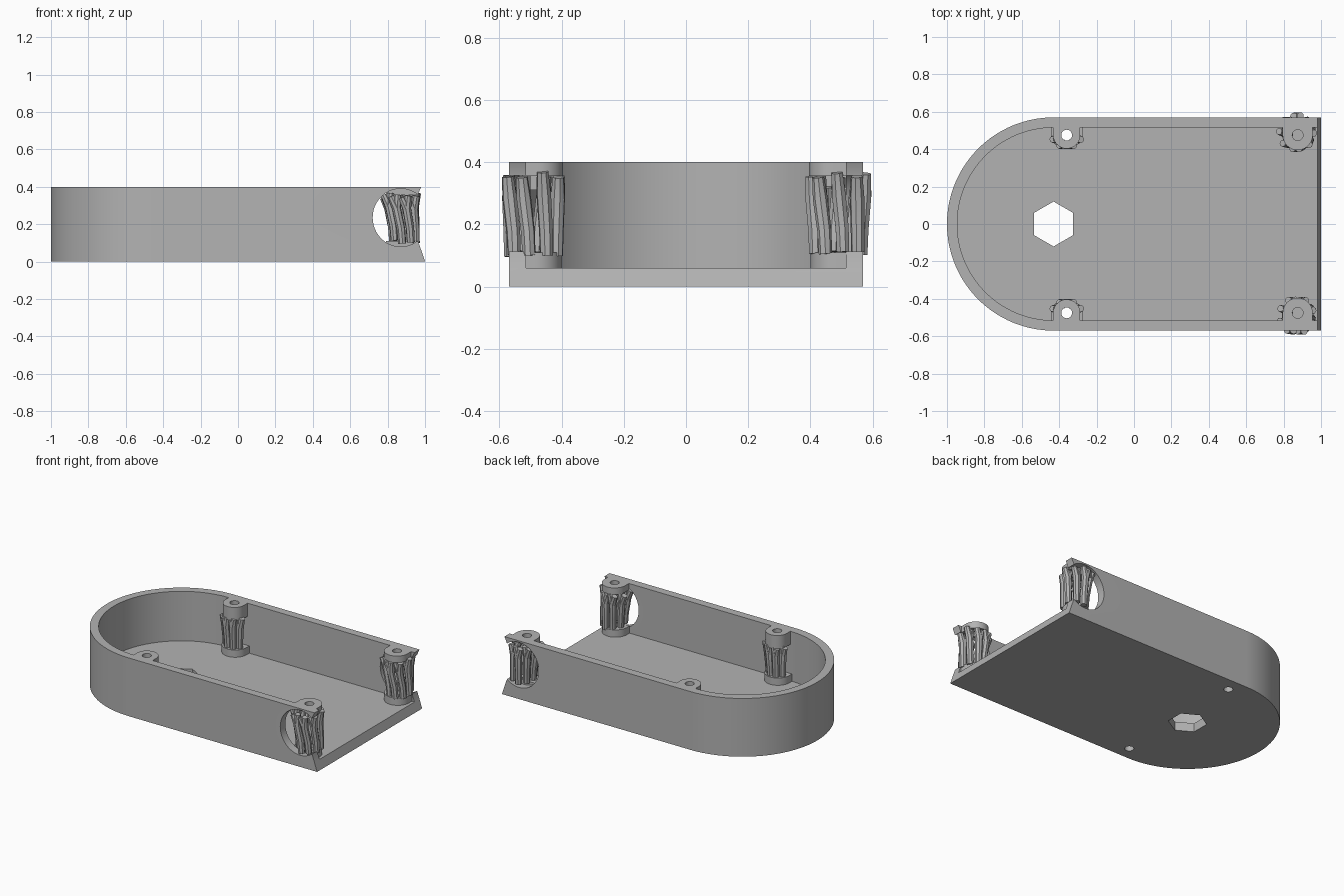
import bpy, bmesh, random
from math import pi, cos, sin, radians

random.seed(4)
cube = bpy.data.objects.get("Cube")
if cube:
    bpy.data.objects.remove(cube)

grey = bpy.data.materials.new("plain grey")
grey.use_nodes = True
COLOUR = (0.45, 0.45, 0.45, 1)
grey.diffuse_color = COLOUR
grey.node_tree.nodes["Principled BSDF"].inputs["Base Color"].default_value = COLOUR


def arc(cx, cy, rx, ry, start, end, steps):
    return [(cx + rx * cos(radians(start + (end - start) * i / steps)),
             cy + ry * sin(radians(start + (end - start) * i / steps)))
            for i in range(steps + 1)]


def prism(name, outline, low, high, axis="z"):
    """Extrude a closed outline along z (outline in x, y) or y (outline in x, z)."""
    bm = bmesh.new()
    place = (lambda a, b, h: (a, b, h)) if axis == "z" else (lambda a, b, h: (a, h, b))
    rings = [[bm.verts.new(place(a, b, h)) for a, b in outline] for h in (low, high)]
    n = len(outline)
    for ring in rings:
        bm.faces.new(ring)
    for i in range(n):
        j = (i + 1) % n
        bm.faces.new((rings[0][i], rings[0][j], rings[1][j], rings[1][i]))
    bmesh.ops.recalc_face_normals(bm, faces=bm.faces)
    mesh = bpy.data.meshes.new(name)
    bm.to_mesh(mesh)
    bm.free()
    mesh.materials.append(grey)
    ob = bpy.data.objects.new(name, mesh)
    bpy.context.collection.objects.link(ob)
    return ob


def activate(ob):
    bpy.ops.object.select_all(action="DESELECT")
    ob.select_set(True)
    bpy.context.view_layer.objects.active = ob


def cut(ob, cutters):
    activate(ob)
    for cutter in cutters:
        mod = ob.modifiers.new("cut", "BOOLEAN")
        mod.operation = "DIFFERENCE"
        mod.solver = "EXACT"
        mod.object = cutter
        bpy.ops.object.modifier_apply(modifier=mod.name)
    bpy.ops.object.shade_smooth_by_angle(angle=radians(25))


def u_outline(x, y, r, wall, side):
    """Half-round lug that butts against the inside of a side wall."""
    pts = [(x + r, wall)] + arc(x, y, r, r, 0, -180, 20) + [(x - r, wall)]
    return [(a, b * side) for a, b in pts]


def struts(name, paths):
    """A bundle of thin round branches; each path is a list of (point, thickness)."""
    curve = bpy.data.curves.new(name, "CURVE")
    curve.dimensions = "3D"
    curve.bevel_depth = 0.024
    curve.bevel_resolution = 2
    curve.use_fill_caps = True
    for path in paths:
        spline = curve.splines.new("POLY")
        spline.points.add(len(path) - 1)
        for p, (co, thick) in zip(spline.points, path):
            p.co = (*co, 1)
            p.radius = thick
    ob = bpy.data.objects.new(name, curve)
    bpy.context.collection.objects.link(ob)
    activate(ob)
    bpy.ops.object.convert(target="MESH")
    ob = bpy.context.object
    ob.data.materials.clear()
    ob.data.materials.append(grey)
    bpy.ops.object.shade_smooth_by_angle(angle=radians(40))


def branch(foot, head, low, high, spread):
    """Upright foot, leaning trunk, then a short fork at the top."""
    (fx, fy), (hx, hy) = foot, head
    mid = lambda t: (fx + (hx - fx) * t, fy + (hy - fy) * t)
    h = high - low
    bend = (*mid(0.15), low + h * 0.3)
    fork = (*mid(0.7), low + h * 0.72)
    out = [[((fx, fy, low), 0.9), (bend, 0.95), (fork, 1.0),
            ((hx + spread, hy, high), 0.8)]]
    out.append([(bend, 0.8), (fork, 1.0), ((hx - spread, hy, high - 0.01), 0.75)])
    return out


# Dimensions
FLOOR, TOP, WALL_IN = 0.06, 0.4, 0.515
ROUND_X, POST_Y = -0.43, 0.475
REAR_X, END_X = -0.36, 0.875

# Tray with one rounded end
outer = [(1, -0.57), (1, 0.57)] + arc(ROUND_X, 0, 0.57, 0.57, 90, 270, 64)
inner = [(1.1, -WALL_IN), (1.1, WALL_IN)] + arc(ROUND_X, 0, WALL_IN, WALL_IN, 90, 270, 64)
tray = prism("tray", outer, 0, TOP)
cavity = prism("cavity_cutter", inner, FLOOR, 0.5)
hexagon = prism("hexagon_cutter", arc(ROUND_X, 0, 0.12, 0.12, 30, 330, 5), -0.1, 0.2)
end_profile = [(1.2, -0.05), (1.015, -0.05), (1, 0), (0.98, FLOOR), (0.962, 0.11),
               (0.955, 0.2), (0.955, 0.28), (0.962, 0.36), (0.98, TOP), (0.99, 0.45), (1.2, 0.45)]
end_cut = prism("end_cutter", end_profile, -0.7, 0.7, "y")
window = prism("window_cutter", arc(0.87, 0.235, 0.15, 0.155, 0, 352.5, 47), -0.7, 0.7, "y")

holes = {}
for x in (REAR_X, END_X):
    for side in (-1, 1):
        low = -0.1 if x == REAR_X else FLOOR + 0.01
        holes[x, side] = prism("screw_hole_cutter",
                               arc(x, POST_Y * side, 0.029, 0.029, 0, 345, 23), low, 0.5)
cut(tray, [cavity, hexagon, end_cut, window, holes[REAR_X, -1], holes[REAR_X, 1]])

for side, tag in ((-1, "right"), (1, "left")):
    # Screw lugs and feet
    for x, where, cap_low, r in ((REAR_X, "rear", 0.31, 0.072), (END_X, "end", 0.355, 0.08)):
        cap = prism(f"{tag}_{where}_cap", u_outline(x, POST_Y, r, WALL_IN, side), cap_low, TOP)
        foot = prism(f"{tag}_{where}_foot", u_outline(x, 0.485, 0.085, WALL_IN, side), FLOOR, 0.11)
        for part in (cap, foot):
            cut(part, [holes[x, side]])

    # Ring of branching struts that pokes through the window
    paths = []
    for i in range(8):
        a = 2 * pi * i / 8 + 0.2
        t = a - 0.25 * side
        foot = (0.89 + 0.062 * cos(a), side * (0.49 + 0.075 * sin(a)))
        head = (0.868 + 0.075 * cos(t), side * (0.49 + 0.088 * sin(t)))
        paths += branch(foot, head, 0.105 + random.uniform(-0.01, 0.01),
                        0.36 + random.uniform(-0.01, 0.01), 0.018)
    struts(f"{tag}_end_struts", paths)

    # Half ring of struts below the rear lug
    paths = []
    for i in range(4):
        a = -pi * (i + 0.5) / 4
        foot = (REAR_X + 0.055 * cos(a), side * (0.48 + 0.052 * sin(a)))
        head = (REAR_X + 0.068 * cos(a), side * (POST_Y + 0.06 * sin(a)))
        paths += branch(foot, head, 0.1, 0.32, 0.012)
    struts(f"{tag}_rear_struts", paths)

for ob in [cavity, hexagon, end_cut, window, *holes.values()]:
    bpy.data.objects.remove(ob)
